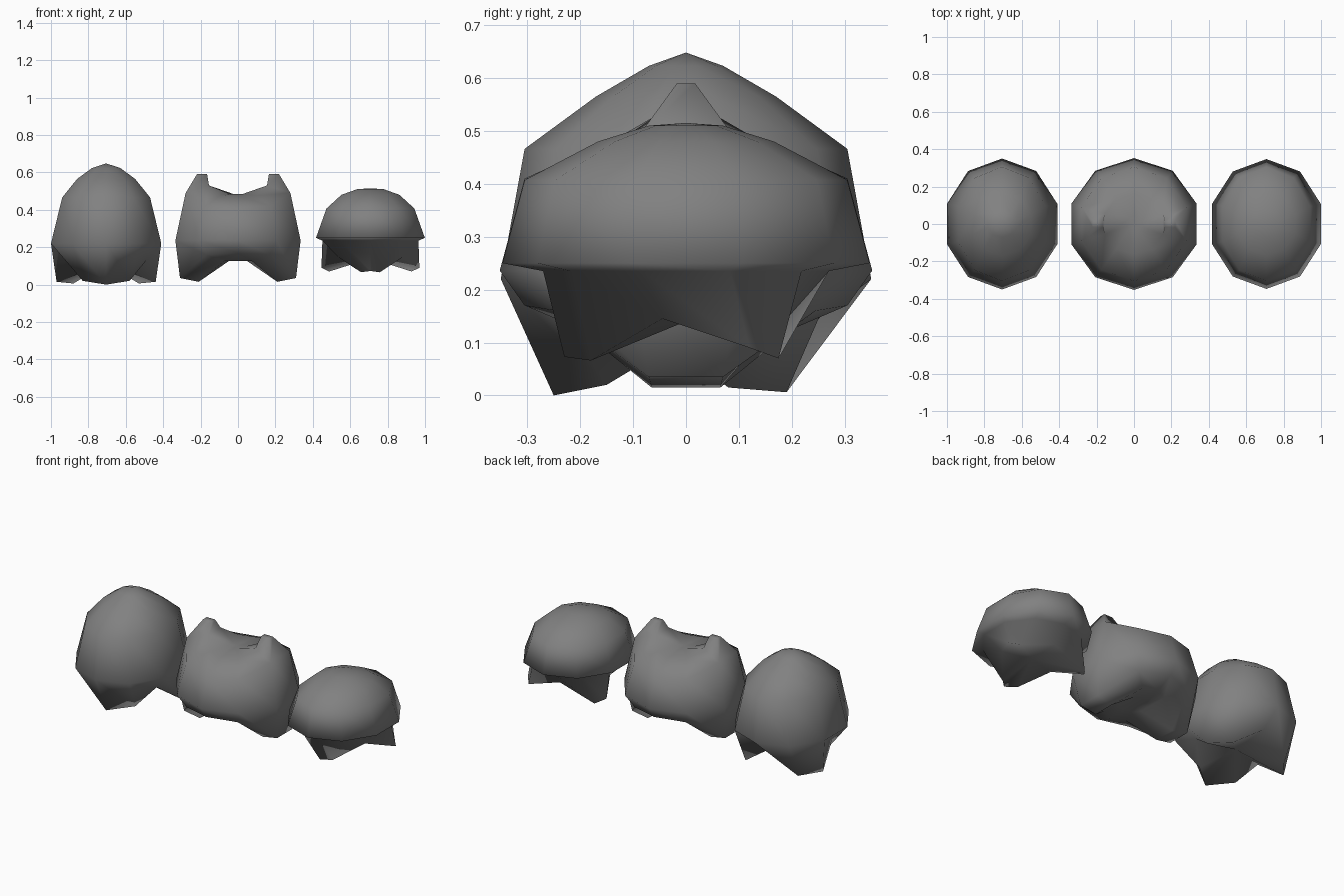
import bpy, bmesh, math

if "Cube" in bpy.data.objects:
    bpy.data.objects.remove(bpy.data.objects["Cube"])

grey = bpy.data.materials.new("dark_grey")
grey.diffuse_color = (0.22, 0.22, 0.22, 1)
grey.use_nodes = True
grey.node_tree.nodes["Principled BSDF"].inputs["Base Color"].default_value = grey.diffuse_color


def full_ring(ring):
    """Ten points, starting at the front, from an ellipse (rx, ry, z),
    a half outline (6 points) or a quarter outline (3 points)."""
    if isinstance(ring, tuple):
        rx, ry, z = ring
        return [(rx * math.sin(k * math.pi / 5), -ry * math.cos(k * math.pi / 5), z)
                for k in range(10)]
    if len(ring) == 3:
        ring = ring + [(x, -y, z) for x, y, z in reversed(ring)]
    return ring + [(-x, y, z) for x, y, z in reversed(ring[1:5])]


def blob(name, cx, top, rings, bottom, horn_band=None):
    """Ten-sided body skinned through rings from top pole to bottom pole."""
    bm = bmesh.new()
    loops = [[bm.verts.new(p) for p in full_ring(r)] for r in rings]
    horns = []
    for i in range(len(loops) - 1):
        a, b = loops[i], loops[i + 1]
        for k in range(10):
            n = (k + 1) % 10
            f = bm.faces.new((a[k], b[k], b[n], a[n]))
            if i == horn_band and k in (2, 7):
                horns.append(f)
    for z, loop in ((top, loops[0]), (bottom, loops[-1])):
        pole = bm.verts.new((0, 0, z))
        for k in range(10):
            bm.faces.new((pole, loop[k], loop[(k + 1) % 10]))
    # pull horns out of the side faces
    for f in horns:
        tip = bmesh.ops.extrude_face_region(bm, geom=[f])["geom"]
        for v in [g for g in tip if isinstance(g, bmesh.types.BMVert)]:
            v.co = (math.copysign(0.22 if abs(v.co.x) > 0.2 else 0.165, v.co.x),
                    math.copysign(0.017, v.co.y), 0.59)
        if f.is_valid:
            bm.faces.remove(f)
    bmesh.ops.recalc_face_normals(bm, faces=bm.faces)
    for f in bm.faces:
        f.smooth = True
    mesh = bpy.data.meshes.new(name)
    bm.to_mesh(mesh)
    bm.free()
    mesh.materials.append(grey)
    ob = bpy.data.objects.new(name, mesh)
    ob.location.x = cx
    bpy.context.collection.objects.link(ob)
    return ob


# Tall egg-shaped body on three stubby legs
blob("tall_body", -0.705, 0.648, [
    (0.08, 0.07, 0.623), (0.163, 0.17, 0.565), (0.247, 0.305, 0.466),
    (0.31, 0.35, 0.22),
    [(0, -0.25, 0), (0.125, -0.15, 0.02), (0.215, -0.075, 0.13),
     (0.265, 0.08, 0.015), (0.175, 0.19, 0.006), (0, 0.23, 0.13)],
], 0.11)

# Round horned body on two side legs
blob("horned_body", 0, 0.485, [
    (0.045, 0.045, 0.485),
    [(0, -0.16, 0.475), (0.095, -0.135, 0.475), (0.155, -0.055, 0.53)],
    [(0, -0.305, 0.41), (0.175, -0.245, 0.42), (0.28, -0.09, 0.49)],
    (0.352, 0.352, 0.236),
    [(0, -0.305, 0.17), (0.17, -0.245, 0.16), (0.31, -0.07, 0.035)],
    [(0, -0.2, 0.125), (0.075, -0.16, 0.125), (0.21, -0.065, 0.015)],
    [(0, -0.08, 0.125), (0.05, -0.06, 0.125), (0.075, -0.03, 0.125)],
], 0.125, horn_band=1)

# Flat capped body with a three-legged skirt under the rim
blob("capped_body", 0.708, 0.515, [
    (0.075, 0.07, 0.51), (0.163, 0.166, 0.48), (0.247, 0.305, 0.407),
    (0.306, 0.347, 0.25), (0.27, 0.27, 0.235),
    [(0, -0.23, 0.073), (0.05, -0.18, 0.066), (0.17, -0.045, 0.145),
     (0.262, 0.12, 0.09), (0.22, 0.175, 0.07), (0, 0.19, 0.145)],
], 0.14)
